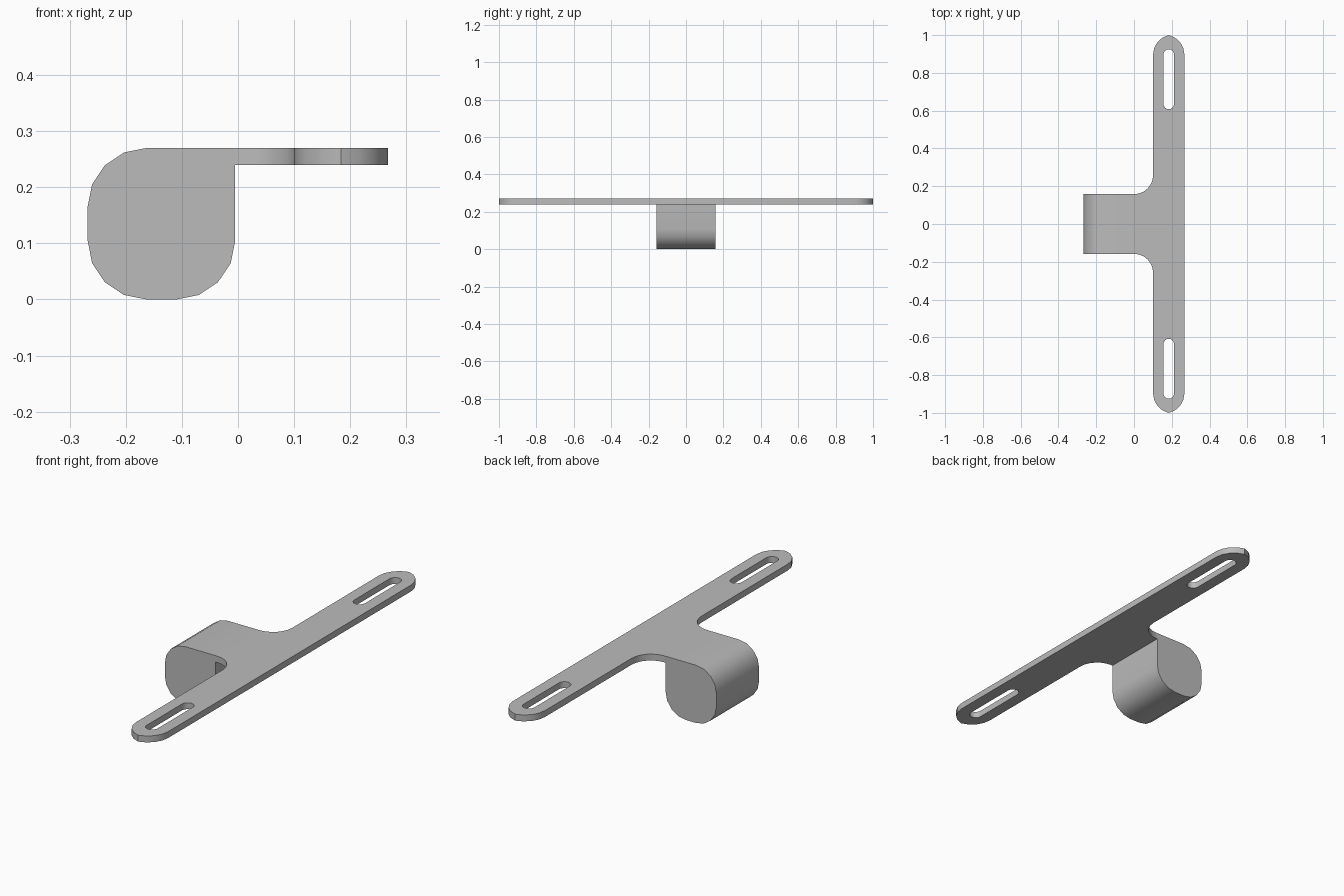
import bpy, bmesh
from math import sin, cos, radians, acos, degrees, pi

cube = bpy.data.objects.get("Cube")
if cube:
    bpy.data.objects.remove(cube)

GREY = (0.5, 0.5, 0.5, 1)
metal = bpy.data.materials.new("plain grey")
metal.use_nodes = True
metal.diffuse_color = GREY
metal.node_tree.nodes["Principled BSDF"].inputs["Base Color"].default_value = GREY


def arc(cx, cy, r, start, end, steps=4):
    angles = [radians(start + (end - start) * i / steps) for i in range(steps + 1)]
    return [(cx + r * cos(a), cy + r * sin(a)) for a in angles]


def flip(points):
    """Mirror a half outline in y, so that the loop closes."""
    return [(x, -y) for x, y in reversed(points)]


def extruded(name, loops, depth):
    """Fill closed loops (inner ones become holes) and extrude both ways."""
    curve = bpy.data.curves.new(name, "CURVE")
    curve.dimensions = "2D"
    curve.fill_mode = "BOTH"
    curve.extrude = depth / 2
    for loop in loops:
        spline = curve.splines.new("POLY")
        spline.points.add(len(loop) - 1)
        for point, (x, y) in zip(spline.points, loop):
            point.co = (x, y, 0, 1)
        spline.use_cyclic_u = True
    temp = bpy.data.objects.new(name, curve)
    bpy.context.collection.objects.link(temp)
    bpy.context.view_layer.update()
    mesh = bpy.data.meshes.new_from_object(
        temp.evaluated_get(bpy.context.evaluated_depsgraph_get()))
    bpy.data.objects.remove(temp)
    bm = bmesh.new()
    bm.from_mesh(mesh)
    bmesh.ops.remove_doubles(bm, verts=bm.verts, dist=0.0001)
    bmesh.ops.recalc_face_normals(bm, faces=bm.faces)
    bm.to_mesh(mesh)
    bm.free()
    mesh.name = name
    mesh.materials.clear()
    mesh.materials.append(metal)
    obj = bpy.data.objects.new(name, mesh)
    bpy.context.collection.objects.link(obj)
    bpy.ops.object.select_all(action="DESELECT")
    obj.select_set(True)
    bpy.context.view_layer.objects.active = obj
    bpy.ops.object.shade_smooth_by_angle(angle=radians(30))
    return obj


TOP, THICK = 0.27, 0.03
WALL, BACK, HALF = -0.005, -0.268, 0.158     # block sides and half width
LEFT, RIGHT = 0.101, 0.267                   # long bar sides
MID = (LEFT + RIGHT) / 2

# Mounting plate: neck, filleted into a long bar with slightly pointed ends
R = 0.105
lean = degrees(acos((R - (RIGHT - LEFT) / 2) / R))
tip_y = 1 - R * sin(radians(lean))
half = [(WALL, HALF)]
half += arc(LEFT - 0.1, HALF + 0.1, 0.1, -90, 0, 6)
half += arc(LEFT + R, tip_y, R, 180, 180 - lean)
half += arc(RIGHT - R, tip_y, R, lean, 0)[1:]

# Slots near both ends of the bar
w = 0.028
slot = arc(MID, 0.925 - w, w, 0, 180, 8) + arc(MID, 0.608 + w, w, 180, 360, 8)
plate = extruded("mounting_plate", [half + flip(half), slot, flip(slot)], THICK)
plate.location.z = TOP - THICK / 2

# Rounded block, square only where it meets the plate
block_outline = [(WALL, TOP)]
block_outline += arc(BACK + R, TOP - R, R, 90, 180)
block_outline += arc(BACK + R, R, R, 180, 270)
block_outline += arc(WALL - R, R, R, 270, 360)
block = extruded("rounded_block", [block_outline], HALF * 2)
block.rotation_euler.x = pi / 2
